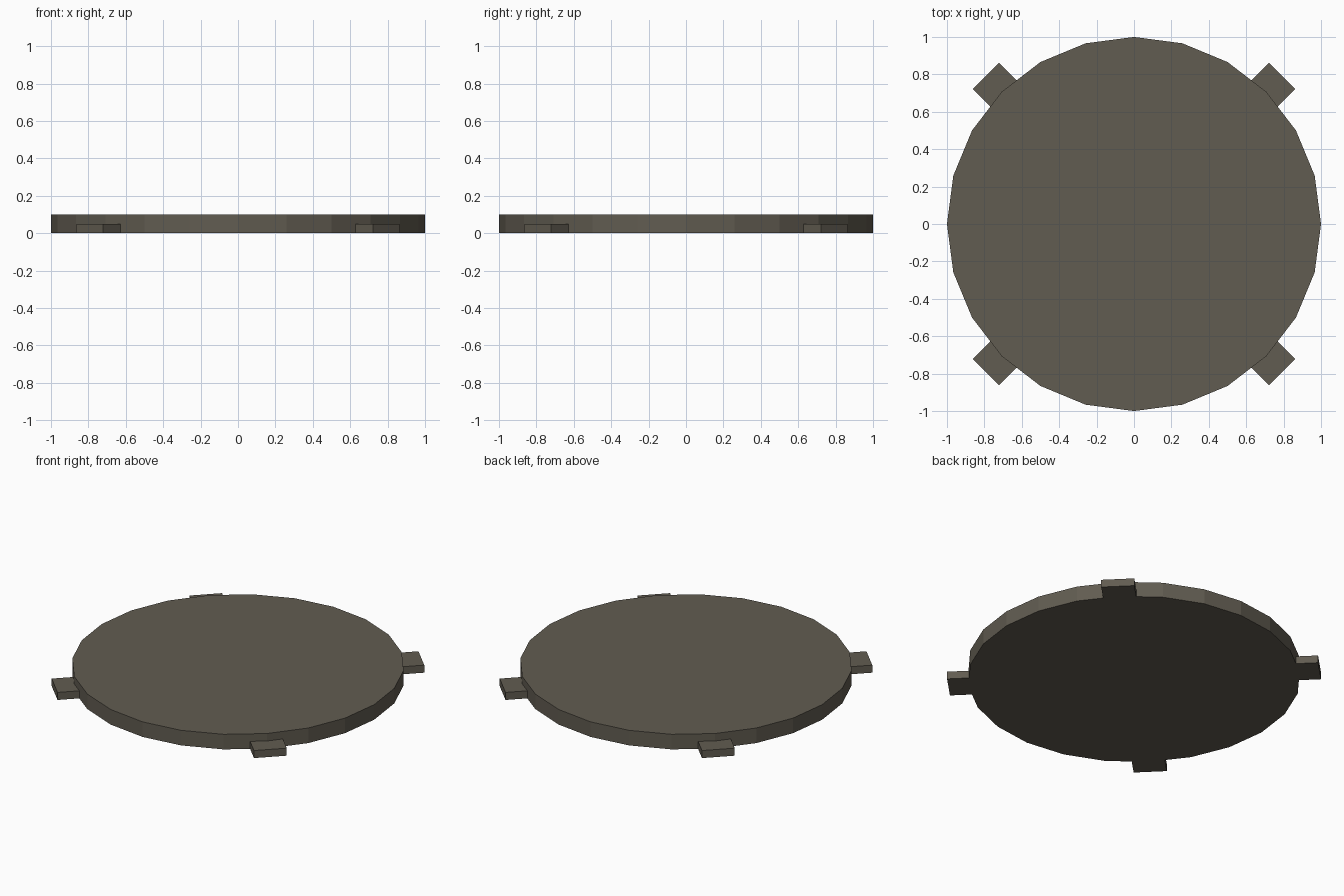
import bpy, math

if "Cube" in bpy.data.objects:
    bpy.data.objects.remove(bpy.data.objects["Cube"])

mat = bpy.data.materials.new("dark grey brown")
mat.diffuse_color = (0.12, 0.107, 0.082, 1)
mat.use_nodes = True
mat.node_tree.nodes["Principled BSDF"].inputs["Base Color"].default_value = mat.diffuse_color

# Round plate: 24 flat sides, with a corner on each axis
bpy.ops.mesh.primitive_cylinder_add(vertices=24, radius=1, depth=0.1, location=(0, 0, 0.05))
plate = bpy.context.object
plate.name = "round_plate"
plate.data.materials.append(mat)

# Four half-height tabs on the diagonals, flush with the underside
for i in range(4):
    a = math.radians(45 + 90 * i)
    r = 1.02
    bpy.ops.mesh.primitive_cube_add(
        size=1, location=(r * math.cos(a), r * math.sin(a), 0.025), rotation=(0, 0, a))
    tab = bpy.context.object
    tab.name = f"edge_tab_{i + 1}"
    tab.scale = (0.2, 0.2, 0.05)
    tab.data.materials.append(mat)
